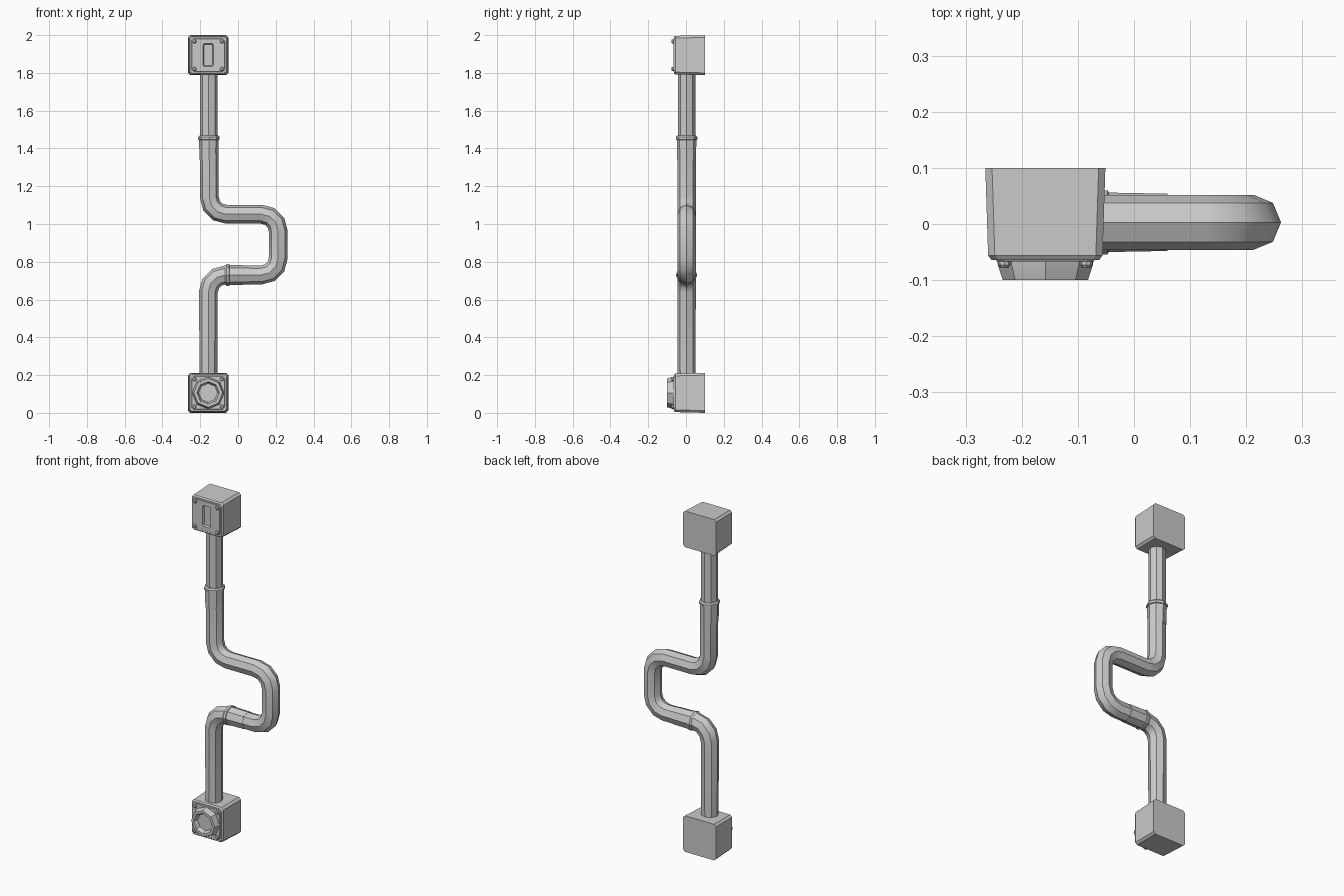
import bpy, bmesh
from math import cos, sin, pi
from mathutils import Vector

if "Cube" in bpy.data.objects:
    bpy.data.objects.remove(bpy.data.objects["Cube"])

CX, TOP_Z, LOW_Z = -0.158, 1.894, 0.106


def loft(name, rings, angle=30):
    """Skin a list of equal-length vertex rings and cap both ends."""
    bm = bmesh.new()
    rows = [[bm.verts.new(p) for p in ring] for ring in rings]
    n = len(rows[0])
    for a, b in zip(rows, rows[1:]):
        for i in range(n):
            j = (i + 1) % n
            bm.faces.new((a[i], a[j], b[j], b[i]))
    bm.faces.new(rows[0][::-1])
    bm.faces.new(rows[-1])
    bmesh.ops.recalc_face_normals(bm, faces=bm.faces[:])
    mesh = bpy.data.meshes.new(name)
    bm.to_mesh(mesh)
    bm.free()
    ob = bpy.data.objects.new(name, mesh)
    bpy.context.collection.objects.link(ob)
    bpy.ops.object.select_all(action='DESELECT')
    ob.select_set(True)
    bpy.context.view_layer.objects.active = ob
    bpy.ops.object.shade_smooth_by_angle(angle=angle * pi / 180)
    return ob


def rect(cz, hx, hz, c, y):
    """Rectangle with cut corners, facing the front."""
    pts = [(hx, hz - c), (hx - c, hz), (c - hx, hz), (-hx, hz - c),
           (-hx, c - hz), (c - hx, -hz), (hx - c, -hz), (hx, c - hz)]
    return [(CX + x, y, cz + z) for x, z in pts]


def lathe(name, x, z, profile, n=8):
    """Turned part on the y axis; profile is (radius, y)."""
    return loft(name, [[(x + r * cos(2 * pi * i / n), y, z + r * sin(2 * pi * i / n))
                        for i in range(n)] for r, y in profile], 20)


def tube(name, path):
    """Octagonal pipe along (x, z, radius) points, mitred at each point."""
    pts = [Vector((x, 0.003, z)) for x, z, r in path]
    rings = []
    for i, p in enumerate(pts):
        d0 = (p - pts[max(i - 1, 0)]).normalized()
        d1 = (pts[min(i + 1, len(pts) - 1)] - p).normalized()
        t = (d0 + d1).normalized()
        n = Vector((t.z, 0, -t.x))
        r = path[i][2]
        k = 1 / max(t.dot(d0), t.dot(d1))
        rings.append([p + r * (k * cos(a * pi / 4) * n + sin(a * pi / 4) * Vector((0, 1, 0)))
                      for a in range(8)])
    return loft(name, rings, 33)


# Junction boxes: tapered, with bevelled front edge and raised plate
def box(name, cz, slot):
    rings = [rect(cz, 0.107, 0.106, 0.012, 0.1),
             rect(cz, 0.102, 0.102, 0.012, -0.056),
             rect(cz, 0.096, 0.096, 0.012, -0.064),
             rect(cz, 0.088, 0.088, 0.012, -0.064),
             rect(cz, 0.086, 0.086, 0.012, -0.067)]
    if slot:
        rings += [rect(cz, 0.027, 0.061, 0.006, -0.067),
                  rect(cz, 0.022, 0.056, 0.005, -0.055)]
    loft(name, rings)
    for sx in (-1, 1):
        for sz in (-1, 1):
            lathe(name + "_screw", CX + sx * 0.073, cz + sz * 0.073,
                  [(0.011, -0.06), (0.011, -0.073), (0.007, -0.078)])


box("upper_box", TOP_Z, True)
box("lower_box", LOW_Z, False)

# Octagonal socket on the lower box
lathe("socket", CX, LOW_Z, [(0.086, -0.06), (0.085, -0.072), (0.076, -0.1),
                            (0.06, -0.1), (0.05, -0.078)])

# Pipe with four bends: corner points are (x, z), each rounded in steps
corners = [(-0.157, 0.15), (-0.157, 0.73), (0.213, 0.73),
           (0.213, 1.052), (-0.152, 1.052), (-0.152, 1.40)]
path = [(*corners[0], 0.047)]
for a, b, c in zip(corners, corners[1:], corners[2:]):
    a, b, c = Vector(a), Vector(b), Vector(c)
    u, v = (a - b).normalized(), (c - b).normalized()
    R = 0.09
    for k in range(4):
        w = k * pi / 6
        p = b + (u + v) * R - R * (v * cos(w) + u * sin(w))
        path.append((p.x, p.y, 0.049))
path.append((*corners[-1], 0.049))
tube("pipe", path)
tube("upper_pipe", [(-0.155, 1.38, 0.046), (-0.155, 1.85, 0.046)])

# Coupling collars with a wider lip at one end
tube("upper_collar", [(-0.154, 1.34, 0.050), (-0.154, 1.445, 0.052), (-0.154, 1.447, 0.057),
                      (-0.154, 1.46, 0.057), (-0.154, 1.468, 0.05)])
tube("lower_collar", [(0.06, 0.73, 0.051), (-0.045, 0.73, 0.053), (-0.047, 0.73, 0.057),
                      (-0.06, 0.73, 0.057), (-0.068, 0.73, 0.05)])
